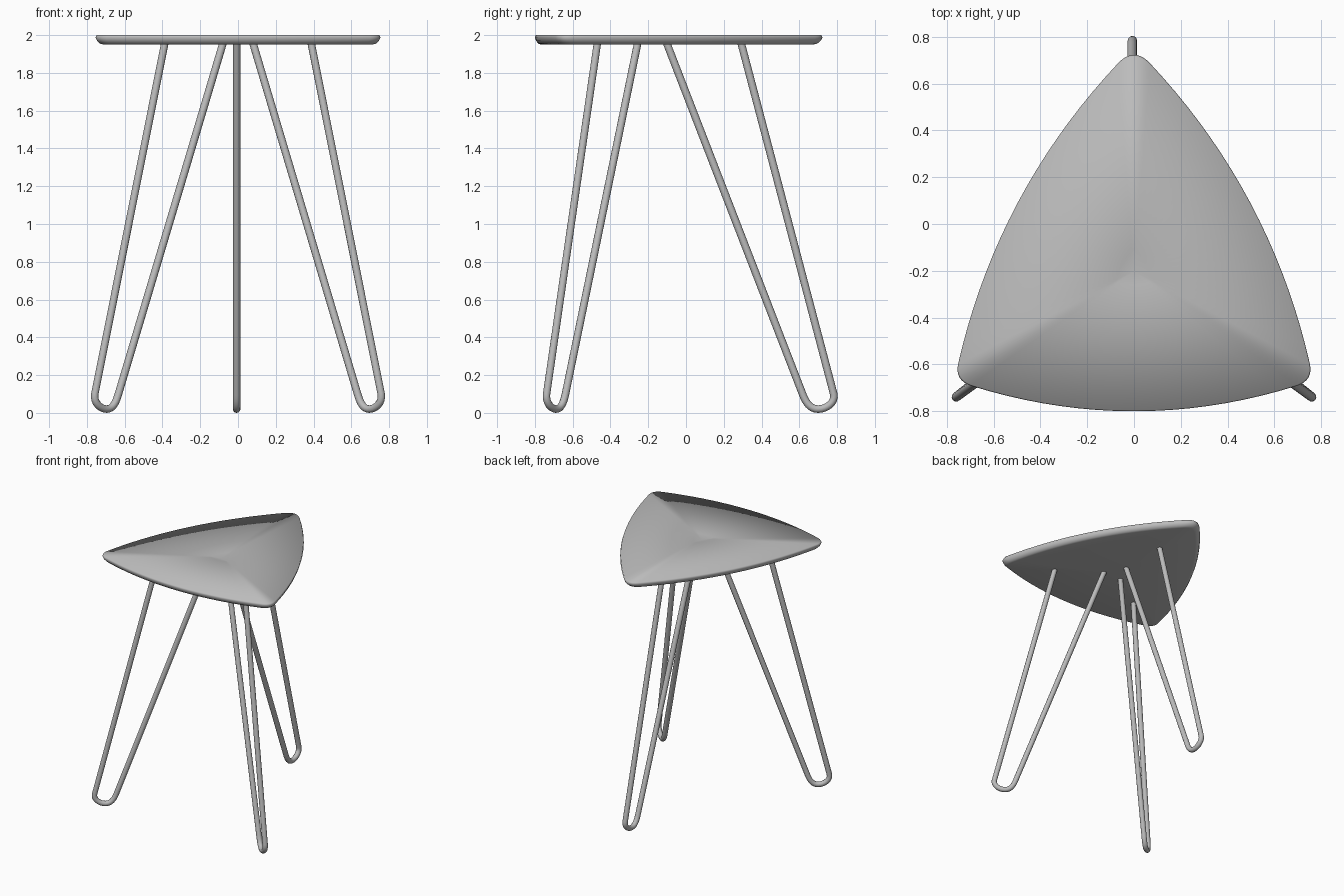
import bpy
import bmesh
from mathutils import Vector

cube = bpy.data.objects.get("Cube")
if cube:
    bpy.data.objects.remove(cube, do_unlink=True)

# One plain grey for the whole stool
grey = bpy.data.materials.new("warm_grey")
grey.use_nodes = True
grey.diffuse_color = (0.5, 0.5, 0.5, 1)
grey.node_tree.nodes["Principled BSDF"].inputs["Base Color"].default_value = (0.5, 0.5, 0.5, 1)


def arc(a, control, b, steps):
    """Points of a quadratic curve, leaving out its last point."""
    a, control, b = Vector(a), Vector(control), Vector(b)
    ts = [i / steps for i in range(steps)]
    return [a * (1 - t) ** 2 + control * 2 * t * (1 - t) + b * t * t for t in ts]


def flip(p):
    return (-p[0], p[1])


def finish(ob):
    ob.data.materials.clear()
    ob.data.materials.append(grey)
    for face in ob.data.polygons:
        face.use_smooth = True


# Tabletop: a rounded triangle with bowed sides
def tabletop():
    tip, tip_mid = (0.07, 0.685), (0, 0.76)
    side_mid, side_end = (0.585, 0.135), (0.752, -0.6)
    corner, front_end, front_mid = (0.765, -0.666), (0.70, -0.69), (0, -0.91)
    outline = (arc(flip(tip), tip_mid, tip, 10)
               + arc(tip, side_mid, side_end, 18)
               + arc(side_end, corner, front_end, 8)
               + arc(front_end, front_mid, flip(front_end), 18)
               + arc(flip(front_end), flip(corner), flip(side_end), 8)
               + arc(flip(side_end), flip(side_mid), flip(tip), 18))
    outline.reverse()  # counter-clockwise from above
    centre = Vector((0, -0.2))

    bm = bmesh.new()
    # Scale and height of each ring, from the underside to the shallow dimple
    layers = [(0.945, 1.95), (0.97, 1.955), (0.99, 1.97),
              (1.0, 1.988), (0.993, 2.0), (0.1, 2.0)]
    rings = []
    for scale, z in layers:
        points = [centre + (p - centre) * scale for p in outline]
        rings.append([bm.verts.new((p.x, p.y, z)) for p in points])
    count = len(outline)
    for low, high in zip(rings, rings[1:]):
        for i in range(count):
            j = (i + 1) % count
            bm.faces.new((low[i], low[j], high[j], high[i]))
    under = bm.verts.new((0, centre.y, 1.95))
    dimple = bm.verts.new((0, centre.y, 1.985))
    for i in range(count):
        j = (i + 1) % count
        bm.faces.new((rings[0][j], rings[0][i], under))
        bm.faces.new((rings[-1][i], rings[-1][j], dimple))
    mesh = bpy.data.meshes.new("tabletop")
    bm.to_mesh(mesh)
    bm.free()
    ob = bpy.data.objects.new("tabletop", mesh)
    bpy.context.collection.objects.link(ob)
    finish(ob)


# Hairpin leg: one bent rod with a rounded foot
def hairpin_leg(name, inner_top, inner_foot, outer_foot, outer_top):
    a, b, d, e = [Vector((*p, z)) for p, z in
                  ((inner_top, 1.965), (inner_foot, 0.1),
                   (outer_foot, 0.1), (outer_top, 1.965))]
    c = (b + d) / 2
    c.z = 0.02
    down, up = (b - a).normalized(), (e - d).normalized()
    across = (d - b) * 0.27
    bend = 0.045
    nodes = [(a, a - down * bend, a + down * bend),
             (b, b - down * bend, b + down * bend),
             (c, c - across, c + across),
             (d, d - up * bend, d + up * bend),
             (e, e - up * bend, e + up * bend)]
    curve = bpy.data.curves.new(name, "CURVE")
    curve.dimensions = "3D"
    curve.bevel_depth = 0.02
    curve.bevel_resolution = 4
    curve.resolution_u = 8
    curve.use_fill_caps = True
    spline = curve.splines.new("BEZIER")
    spline.bezier_points.add(len(nodes) - 1)
    for point, (co, left, right) in zip(spline.bezier_points, nodes):
        point.handle_left_type = point.handle_right_type = "FREE"
        point.co, point.handle_left, point.handle_right = co, left, right
    ob = bpy.data.objects.new(name, curve)
    bpy.context.collection.objects.link(ob)
    bpy.ops.object.select_all(action="DESELECT")
    ob.select_set(True)
    bpy.context.view_layer.objects.active = ob
    bpy.ops.object.convert(target="MESH")
    finish(bpy.context.view_layer.objects.active)


tabletop()
x = -0.007
hairpin_leg("back_leg", (x, -0.105), (x, 0.617), (x, 0.782), (x, 0.29))
front = [(0.077, -0.254), (0.633, -0.638), (0.758, -0.738), (0.386, -0.468)]
hairpin_leg("front_left_leg", *front)
hairpin_leg("front_right_leg", *[flip(p) for p in front])
